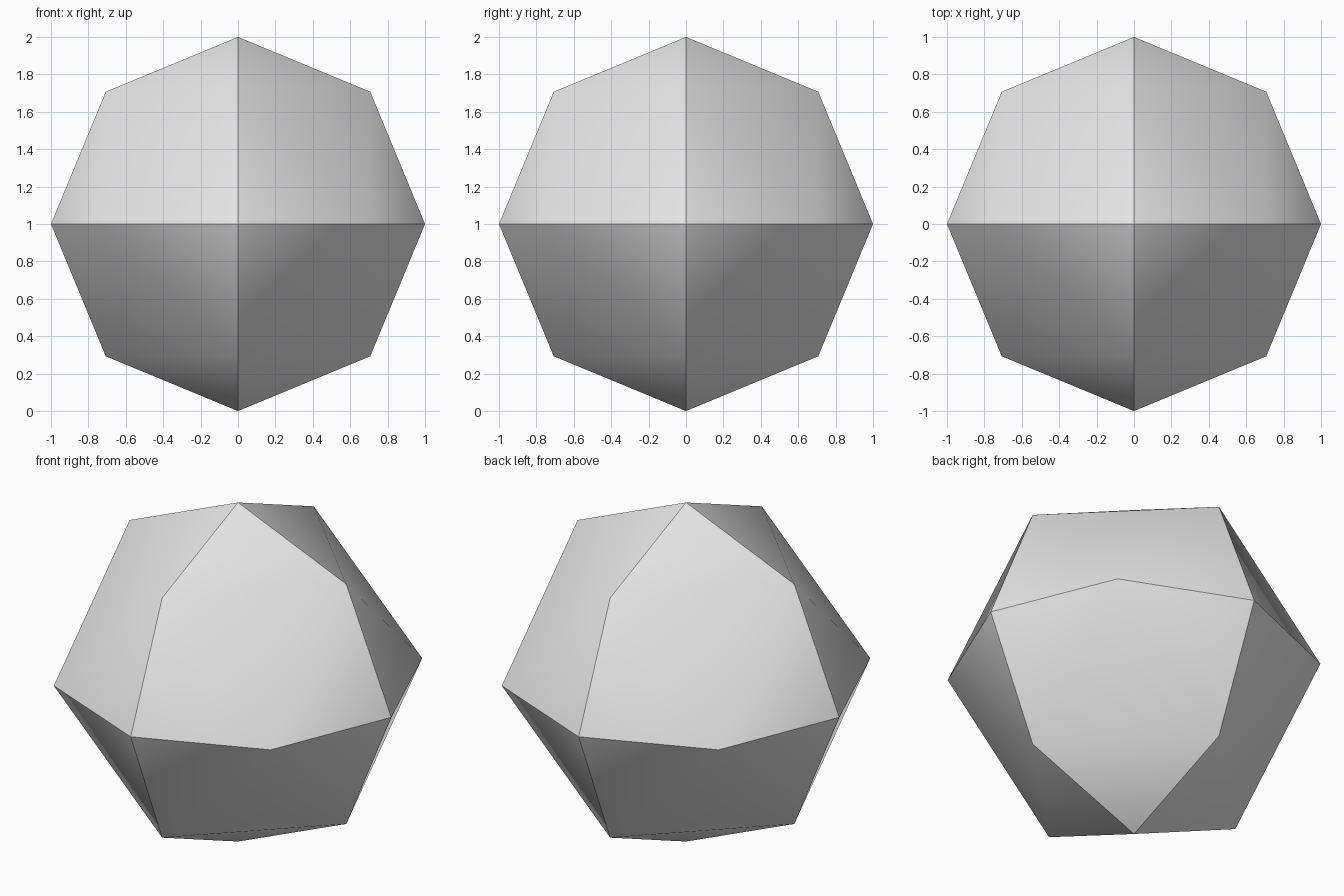
import bpy
import bmesh
from math import radians
from mathutils import Vector

cube = bpy.data.objects.get("Cube")
if cube:
    bpy.data.objects.remove(cube, do_unlink=True)

# Plain grey material
grey = bpy.data.materials.new("light_grey")
grey.use_nodes = True
colour = (0.8, 0.8, 0.8, 1)
grey.diffuse_color = colour
grey.node_tree.nodes["Principled BSDF"].inputs["Base Color"].default_value = colour

# Octahedron: one corner at each end of each axis
bm = bmesh.new()
for axis in range(3):
    for side in (-1, 1):
        corner = Vector((0, 0, 0))
        corner[axis] = side
        bm.verts.new(corner)
bmesh.ops.convex_hull(bm, input=bm.verts[:])

# Split every face in four, then push all corners out to the unit sphere
bmesh.ops.subdivide_edges(bm, edges=bm.edges[:], cuts=1, use_grid_fill=True)
for v in bm.verts:
    v.co.normalize()
bmesh.ops.translate(bm, verts=bm.verts[:], vec=(0, 0, 1))
bmesh.ops.recalc_face_normals(bm, faces=bm.faces[:])

mesh = bpy.data.meshes.new("faceted_ball")
bm.to_mesh(mesh)
bm.free()
mesh.materials.append(grey)
ball = bpy.data.objects.new("faceted_ball", mesh)
bpy.context.collection.objects.link(ball)

# Smooth inside each octant, sharp along the three great circles
bpy.ops.object.select_all(action="DESELECT")
ball.select_set(True)
bpy.context.view_layer.objects.active = ball
bpy.ops.object.shade_smooth_by_angle(angle=radians(30))
